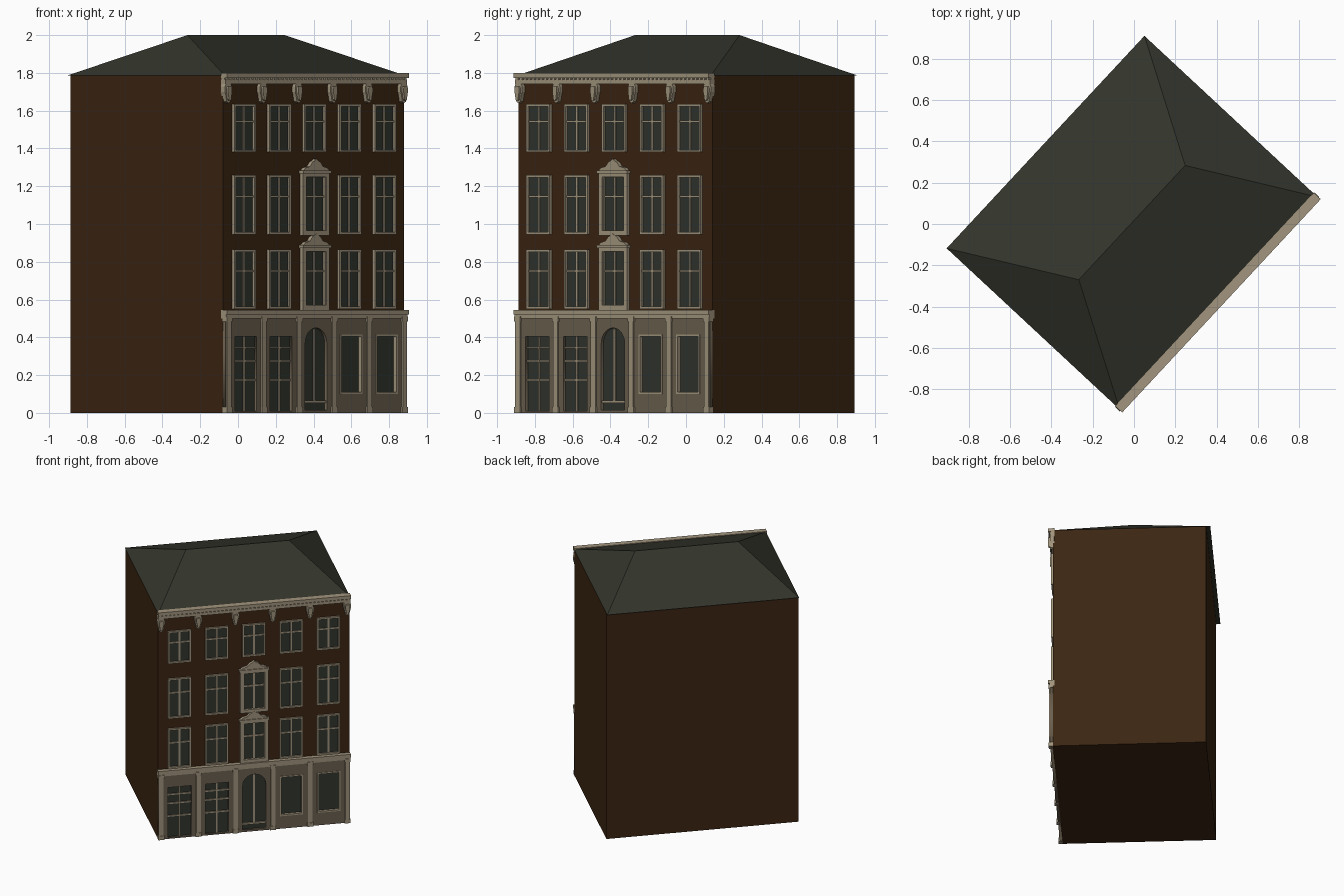
import bpy, bmesh, math
from mathutils import Matrix, Vector

if "Cube" in bpy.data.objects:
    bpy.data.objects.remove(bpy.data.objects["Cube"])

# Local frame: u runs along the facade, n points out of it, z is up
PLACE = Matrix.Translation((-0.004, 0.0015, 0)) @ Matrix.Rotation(math.radians(47.05), 4, 'Z')
WALL = 0.55          # facade plane
BAY = 0.273          # bay spacing
BAYS = [(i - 2) * BAY for i in range(5)]
PIERS = [(i - 2.5) * BAY for i in range(6)]


def material(name, rgb):
    m = bpy.data.materials.new(name)
    m.diffuse_color = (*rgb, 1)
    m.use_nodes = True
    m.node_tree.nodes["Principled BSDF"].inputs["Base Color"].default_value = m.diffuse_color
    return m


BRICK = material("brown brick", (0.044, 0.0185, 0.006))
SLATE = material("roof slate", (0.033, 0.035, 0.024))
GLASS = material("dark glass", (0.031, 0.035, 0.026))
STONE = material("pale stone", (0.36, 0.30, 0.205))
PANEL = material("shopfront stone", (0.145, 0.115, 0.077))


def finish(name, bm, mat):
    bmesh.ops.recalc_face_normals(bm, faces=bm.faces)
    bm.transform(PLACE)
    me = bpy.data.meshes.new(name)
    bm.to_mesh(me)
    bm.free()
    me.materials.append(mat)
    ob = bpy.data.objects.new(name, me)
    bpy.context.collection.objects.link(ob)
    return ob


def add_box(bm, u0, u1, n0, n1, z0, z1):
    m = Matrix.Translation(((u0 + u1) / 2, -(n0 + n1) / 2, (z0 + z1) / 2))
    m = m @ Matrix.Diagonal((u1 - u0, n1 - n0, z1 - z0, 1))
    bmesh.ops.create_cube(bm, size=1, matrix=m)


def add_prism(bm, pts, n0, n1):
    """Extrude a (u, z) outline from depth n0 to n1."""
    face = bm.faces.new([bm.verts.new((u, -n0, z)) for u, z in pts])
    out = bmesh.ops.extrude_face_region(bm, geom=[face])["geom"]
    bmesh.ops.translate(bm, vec=(0, n0 - n1, 0), verts=[v for v in out if isinstance(v, bmesh.types.BMVert)])


def add_frame(bm, u, w, z0, z1, t, n0, n1):
    """Rectangular frame of outer width w and bar thickness t."""
    h = w / 2
    for s in (-1, 1):
        a, b = sorted((s * h, s * (h - t)))
        add_box(bm, u + a, u + b, n0, n1, z0, z1)
    add_box(bm, u - h + t, u + h - t, n0, n1, z1 - t, z1)
    add_box(bm, u - h + t, u + h - t, n0, n1, z0, z0 + t)


def mirrored(u, half):
    """Close a right-hand outline by mirroring it about u."""
    return [(u + a, z) for a, z in half] + [(u - a, z) for a, z in reversed(half) if a > 0]


def arch(u, w, z0, top, steps=12):
    r = w / 2
    return [(u - r, z0), (u + r, z0)] + [
        (u + r * math.cos(math.pi * i / steps), top - r + r * math.sin(math.pi * i / steps))
        for i in range(steps + 1)]


# Brick body
bm = bmesh.new()
add_box(bm, -0.703, 0.703, -0.55, WALL, 0, 1.785)
finish("brick_body", bm, BRICK)

# Hipped roof
bm = bmesh.new()
eave = [bm.verts.new((u, y, 1.785)) for u, y in ((-0.703, -0.565), (0.703, -0.565), (0.703, 0.58), (-0.703, 0.58))]
ridge = [bm.verts.new((u, 0.008, 2.0)) for u in (-0.378, 0.378)]
a, b, c, d = eave
l, r = ridge
for f in ((a, b, r, l), (b, c, r), (c, d, l, r), (d, a, l), (d, c, b, a)):
    bm.faces.new(f)
finish("hipped_roof", bm, SLATE)

# Upper windows: surrounds, glazing bars and panes
frames, bars, panes = bmesh.new(), bmesh.new(), bmesh.new()
for z0, z1 in ((1.38, 1.635), (0.945, 1.26), (0.55, 0.865)):
    for i, u in enumerate(BAYS):
        add_frame(frames, u, 0.17, z0, z1, 0.013, WALL - 0.01, WALL + 0.016)
        add_box(panes, u - 0.075, u + 0.075, WALL - 0.01, WALL + 0.003, z0 + 0.01, z1 - 0.01)
        zt = z0 + 0.64 * (z1 - z0)
        add_box(bars, u - 0.006, u + 0.006, WALL, WALL + 0.010, z0 + 0.01, z1 - 0.01)
        add_box(bars, u - 0.073, u + 0.073, WALL, WALL + 0.009, zt - 0.005, zt + 0.005)
finish("window_frames", frames, STONE)
finish("window_bars", bars, STONE)
finish("window_panes", panes, GLASS)

# Centre window surrounds with small pediments
bm = bmesh.new()
for z0, z1 in ((0.94, 1.275), (0.545, 0.88)):
    add_frame(bm, 0, 0.205, z0, z1, 0.025, WALL - 0.01, WALL + 0.022)
    add_box(bm, -0.11, 0.11, WALL - 0.01, WALL + 0.03, z1 - 0.008, z1 + 0.008)
    crest = [(0.1, 0.008), (0.085, 0.022), (0.05, 0.03), (0.032, 0.052), (0.014, 0.06), (0, 0.07)]
    add_prism(bm, mirrored(0, [(x, z1 + z) for x, z in crest]), WALL - 0.01, WALL + 0.024)
finish("centre_window_surrounds", bm, STONE)

# Shopfront panel with cut openings
doors = [(u, 0.17, 0.01, 0.405) for u in BAYS[:2]]
shops = [(u, 0.17, 0.10, 0.415) for u in BAYS[3:]]
outlines = [[(-0.703, 0), (0.703, 0), (0.703, 0.51), (-0.703, 0.51)], arch(0, 0.17, 0.015, 0.45)]
outlines += [[(u - w / 2, z0), (u + w / 2, z0), (u + w / 2, z1), (u - w / 2, z1)] for u, w, z0, z1 in doors + shops]
curve = bpy.data.curves.new("shopfront_outline", 'CURVE')
curve.dimensions = '2D'
curve.fill_mode = 'BOTH'
curve.extrude = 0.01
for pts in outlines:
    sp = curve.splines.new('POLY')
    sp.points.add(len(pts) - 1)
    for p, (u, z) in zip(sp.points, pts):
        p.co = (u, z, 0, 1)
    sp.use_cyclic_u = True
temp = bpy.data.objects.new("shopfront_outline", curve)
bpy.context.collection.objects.link(temp)
bpy.context.view_layer.update()
mesh = bpy.data.meshes.new_from_object(temp.evaluated_get(bpy.context.evaluated_depsgraph_get()))
bpy.data.objects.remove(temp)
bm = bmesh.new()
bm.from_mesh(mesh)
bm.transform(Matrix.Translation((0, -(WALL + 0.01), 0)) @ Matrix.Rotation(math.pi / 2, 4, 'X'))
bmesh.ops.remove_doubles(bm, verts=bm.verts, dist=1e-5)
panel = finish("shopfront_panel", bm, PANEL)
panel.data.materials.clear()
panel.data.materials.append(PANEL)

# Shopfront panes behind the openings
bm = bmesh.new()
for u, w, z0, z1 in doors + shops + [(0, 0.17, 0.015, 0.455)]:
    add_box(bm, u - w / 2 - 0.005, u + w / 2 + 0.005, WALL - 0.01, WALL + 0.003, z0 - 0.005, z1 + 0.003)
finish("shopfront_panes", bm, GLASS)

# Glazed door bars, entrance bars and shop window frames
bm = bmesh.new()
for u, w, z0, z1 in doors:
    add_box(bm, u - 0.005, u + 0.005, WALL, WALL + 0.012, z0, z1)
    for z in (0.175, 0.275, 0.345):
        add_box(bm, u - 0.085, u + 0.085, WALL, WALL + 0.011, z - 0.005, z + 0.005)
for u, w, z0, z1 in shops:
    add_frame(bm, u, w, z0, z1, 0.011, WALL, WALL + 0.024)
add_box(bm, -0.006, 0.006, WALL, WALL + 0.012, 0.06, 0.445)
add_box(bm, -0.085, 0.085, WALL, WALL + 0.014, 0.052, 0.066)
finish("shopfront_bars", bm, STONE)

# Pilasters with base and cap blocks
bm = bmesh.new()
for u in PIERS:
    add_box(bm, u - 0.017, u + 0.017, WALL, WALL + 0.028, 0, 0.50)
    add_box(bm, u - 0.022, u + 0.022, WALL, WALL + 0.031, 0, 0.03)
    add_box(bm, u - 0.022, u + 0.022, WALL, WALL + 0.031, 0.485, 0.51)
finish("pilasters", bm, STONE)

# Stone band over the shopfront
bm = bmesh.new()
add_box(bm, -0.705, 0.705, WALL - 0.01, WALL + 0.026, 0.50, 0.52)
add_box(bm, -0.706, 0.706, WALL - 0.01, WALL + 0.034, 0.52, 0.545)
finish("stone_band", bm, STONE)

# Top cornice with dentils
bm = bmesh.new()
add_box(bm, -0.705, 0.705, WALL - 0.01, WALL + 0.022, 1.742, 1.764)
add_box(bm, -0.704, 0.704, WALL - 0.01, WALL + 0.014, 1.764, 1.774)
add_box(bm, -0.706, 0.706, WALL - 0.012, WALL + 0.034, 1.774, 1.80)
for i in range(48):
    u = -0.69 + i * 1.38 / 47
    add_box(bm, u - 0.008, u + 0.008, WALL, WALL + 0.026, 1.763, 1.775)
finish("top_cornice", bm, STONE)

# Shield-shaped brackets under the cornice
bm = bmesh.new()
shield = [(0.0, 1.64), (0.014, 1.648), (0.022, 1.685), (0.027, 1.70), (0.027, 1.728), (0.02, 1.742)]
for u in PIERS:
    add_prism(bm, mirrored(u, shield), WALL - 0.01, WALL + 0.022)
    core = [(x * 0.6, 1.69 + (z - 1.69) * 0.75) for x, z in shield]
    add_prism(bm, mirrored(u, core), WALL, WALL + 0.034)
finish("cornice_brackets", bm, STONE)
